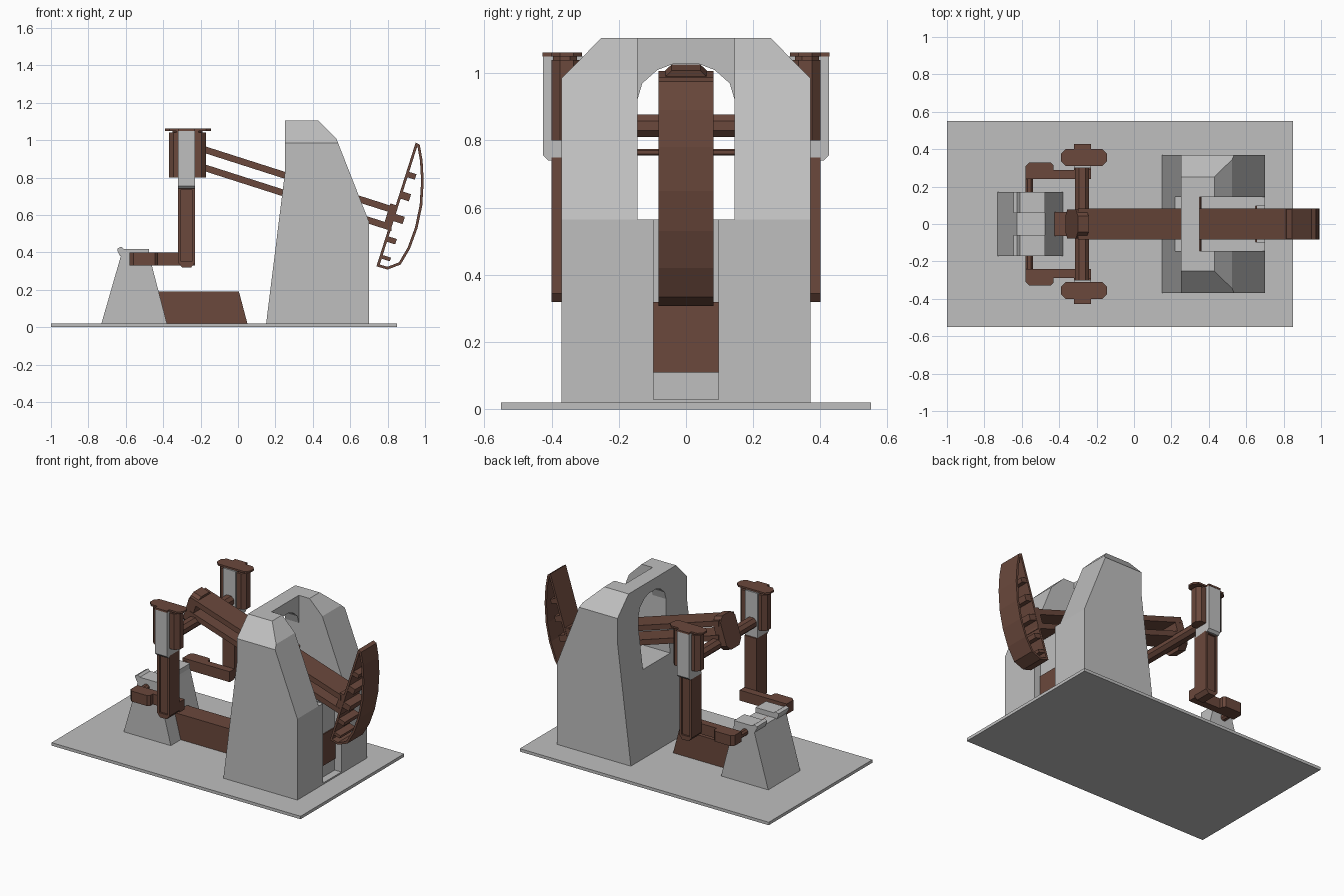
import bpy, bmesh, math
from mathutils import Vector

if "Cube" in bpy.data.objects:
    bpy.data.objects.remove(bpy.data.objects["Cube"])


def material(name, rgb):
    m = bpy.data.materials.new(name)
    m.diffuse_color = (*rgb, 1)
    m.use_nodes = True
    m.node_tree.nodes["Principled BSDF"].inputs["Base Color"].default_value = m.diffuse_color
    return m


GRAY = material("concrete gray", (0.52, 0.52, 0.52))
BROWN = material("rust brown", (0.145, 0.065, 0.045))


def prism(name, pts, axis, a, b, mat):
    """Extrude a 2D profile along an axis from a to b."""
    place = {"x": lambda p, t: (t, p[0], p[1]),
             "y": lambda p, t: (p[0], t, p[1]),
             "z": lambda p, t: (p[0], p[1], t)}[axis]
    bm = bmesh.new()
    low = [bm.verts.new(place(p, a)) for p in pts]
    high = [bm.verts.new(place(p, b)) for p in pts]
    n = len(pts)
    bm.faces.new(low)
    bm.faces.new(high[::-1])
    for i in range(n):
        j = (i + 1) % n
        bm.faces.new((low[i], high[i], high[j], low[j]))
    bmesh.ops.recalc_face_normals(bm, faces=bm.faces)
    me = bpy.data.meshes.new(name)
    bm.to_mesh(me)
    bm.free()
    me.materials.append(mat)
    ob = bpy.data.objects.new(name, me)
    bpy.context.collection.objects.link(ob)
    return ob


def box(name, x, y, z, mat):
    return prism(name, [(x[0], y[0]), (x[1], y[0]), (x[1], y[1]), (x[0], y[1])], "z", *z, mat)


def octagon(x0, x1, y0, y1, c):
    """Rectangle outline with cut corners."""
    return [(x0 + c, y0), (x1 - c, y0), (x1, y0 + c), (x1, y1 - c),
            (x1 - c, y1), (x0 + c, y1), (x0, y1 - c), (x0, y0 + c)]


def boolean(ob, tool, op):
    mod = ob.modifiers.new("cut", "BOOLEAN")
    mod.operation, mod.object, mod.solver = op, tool, "EXACT"
    bpy.context.view_layer.objects.active = ob
    bpy.ops.object.modifier_apply(modifier=mod.name)
    bpy.data.objects.remove(tool)


def mirrored(ob):
    """Copy a part to the other side of y = 0."""
    me = ob.data.copy()
    for v in me.vertices:
        v.co.y = -v.co.y
    me.flip_normals()
    copy = bpy.data.objects.new(ob.name + "_far", me)
    bpy.context.collection.objects.link(copy)


# Base slab
box("base_slab", (-1, 0.85), (-0.55, 0.55), (0, 0.02), GRAY)

# Tower: side profile trimmed by end profile, then hollowed
tower = prism("tower", [(0.15, 0.015), (0.70, 0.015), (0.70, 0.565), (0.525, 1.01),
                        (0.43, 1.105), (0.25, 1.105), (0.25, 0.82)], "y", -0.37, 0.37, GRAY)
boolean(tower, prism("tower_ends", [(-0.37, 0), (0.37, 0), (0.37, 0.985), (0.25, 1.12 - 0.013),
                                    (-0.25, 1.12 - 0.013), (-0.37, 0.985)], "x", 0, 1, GRAY), "INTERSECT")
arch = [(-0.145, 0.565), (0.145, 0.565), (0.145, 0.92), (0.13, 0.97), (0.085, 1.01), (0.04, 1.027),
        (-0.04, 1.027), (-0.085, 1.01), (-0.13, 0.97), (-0.145, 0.92)]
boolean(tower, prism("arch_cutter", arch, "x", 0, 0.36, GRAY), "DIFFERENCE")
boolean(tower, box("slot_cutter", (0.35, 1), (-0.145, 0.145), (0.565, 1.3), GRAY), "DIFFERENCE")
boolean(tower, box("channel_cutter", (0.65, 1), (-0.097, 0.097), (0.03, 0.6), GRAY), "DIFFERENCE")
box("channel_panel", (0.645, 0.657), (-0.097, 0.097), (0.11, 0.32), BROWN)
prism("tower_pivot", octagon(0.34, 0.36, 0.755, 0.775, 0.005), "y", -0.15, 0.15, BROWN)

# Motor housing between pedestal and tower
prism("motor_housing", [(-0.44, 0.02), (0.05, 0.02), (0.005, 0.19), (-0.43, 0.19)],
      "y", -0.065, 0.065, BROWN)

# Gear pedestal with bearing caps
prism("pedestal", [(-0.73, 0.02), (-0.38, 0.02), (-0.47, 0.365), (-0.475, 0.385), (-0.625, 0.385)],
      "y", -0.17, 0.17, GRAY)
cap = [(-0.63, 0.38), (-0.475, 0.38), (-0.475, 0.418), (-0.61, 0.418), (-0.625, 0.43),
       (-0.645, 0.42), (-0.645, 0.408)]
mirrored(prism("bearing_cap", cap, "y", 0.06, 0.17, GRAY))

# Crank shaft and arms
prism("crank_shaft", octagon(-0.58, -0.54, 0.345, 0.385, 0.011), "y", -0.25, 0.25, BROWN)
crank = [(-0.58, 0.24), (-0.23, 0.24), (-0.23, 0.29), (-0.43, 0.29), (-0.43, 0.315),
         (-0.445, 0.33), (-0.56, 0.33), (-0.58, 0.31)]
mirrored(prism("crank_arm", crank, "z", 0.33, 0.40, BROWN))

# Connecting rods with recessed outer panel
rod = [(-0.32, 0.75), (-0.32, 0.345), (-0.30, 0.32), (-0.25, 0.32), (-0.23, 0.345), (-0.23, 0.75)]
rod = prism("connecting_rod", rod, "y", 0.29, 0.40, BROWN)
boolean(rod, box("panel_cutter", (-0.305, -0.245), (0.388, 0.5), (0.35, 0.735), BROWN), "DIFFERENCE")
mirrored(rod)

# Rod heads, straps and lids
head = octagon(-0.37, -0.17, 0.31, 0.40, 0.025)
mirrored(prism("rod_head", head, "z", 0.80, 1.04, BROWN))
strap = [(0.30, 0.74), (0.41, 0.74), (0.425, 0.755), (0.425, 1.05), (0.30, 1.05)]
mirrored(prism("head_strap", strap, "x", -0.32, -0.23, GRAY))
lid = [(-0.39, 0.335), (-0.365, 0.31), (-0.17, 0.31), (-0.145, 0.335), (-0.145, 0.375),
       (-0.17, 0.402), (-0.23, 0.402), (-0.23, 0.427), (-0.32, 0.427), (-0.32, 0.402),
       (-0.365, 0.402), (-0.39, 0.375)]
mirrored(prism("head_lid", lid, "z", 1.05, 1.062, BROWN))
mirrored(prism("head_neck", octagon(-0.35, -0.19, 0.325, 0.395, 0.02), "z", 1.03, 1.052, BROWN))

# Equalizer bar joining both rod heads
prism("equalizer_bar", octagon(-0.315, -0.24, 0.81, 0.878, 0.02), "y", -0.32, 0.32, BROWN)

# Walking beam: two sloped plates joined at the ends
SLOPE = 0.32


def beam_plate(name, z, t, x0, x1, w):
    e0, e1 = z - SLOPE * (x0 + 0.17), z - SLOPE * (x1 + 0.17)
    prism(name, [(x0, e0 - t), (x1, e1 - t), (x1, e1), (x0, e0)], "y", -w, w, BROWN)


beam_plate("beam_upper_plate", 0.965, 0.037, -0.30, 0.82, 0.082)
beam_plate("beam_lower_plate", 0.868, 0.037, -0.30, 0.82, 0.082)

# Octagonal tail plate, square to the beam
tail = prism("beam_tail_plate", octagon(-0.078, 0.078, -0.11, 0.11, 0.035), "x", -0.03, 0.03, BROWN)
tail.rotation_euler = (0, math.atan(SLOPE), 0)
tail.location = (-0.305, 0, 0.912)

# Horse head: curved rim around an open frame
outer = [(0.74, 0.325), (0.80, 0.308), (0.87, 0.335), (0.92, 0.42), (0.96, 0.53),
         (0.985, 0.65), (0.993, 0.78), (0.987, 0.89), (0.972, 0.975), (0.95, 0.987)]
mid = sum((Vector(p) for p in outer), Vector((0, 0))) / len(outer)


def inset(pts, d):
    """Move every edge of a counter-clockwise outline inward by d."""
    res, n = [], len(pts)
    for i in range(n):
        p = Vector(pts[i])
        a = (p - Vector(pts[i - 1])).normalized()
        b = (Vector(pts[(i + 1) % n]) - p).normalized()
        na, nb = Vector((-a.y, a.x)), Vector((-b.y, b.x))
        res.append(tuple(p + (na + nb) * (d / (1 + na.dot(nb)))))
    return res


frame = prism("horse_head_rim", outer, "y", -0.082, 0.082, BROWN)
boolean(frame, prism("rim_cutter", inset(outer, 0.014), "y", -0.2, 0.2, BROWN), "DIFFERENCE")

# Rungs along the straight back edge, and the beam joint
start, end = Vector((0.74, 0.325)), Vector((0.95, 0.987))
along = (end - start).normalized()
side = Vector((along.y, -along.x))


def chord_block(name, z, length, s0, s1):
    c = start + along * ((z - start.y) / along.y)
    h = along * length / 2
    pts = [c - h + side * s0, c - h + side * s1, c + h + side * s1, c + h + side * s0]
    prism(name, [tuple(p) for p in pts], "y", -0.08, 0.08, BROWN)


for i, (z, length, depth) in enumerate([(0.38, 0.02, 0.06), (0.475, 0.03, 0.06), (0.59, 0.04, 0.065),
                                        (0.71, 0.04, 0.06), (0.82, 0.03, 0.055)]):
    chord_block(f"horse_head_rung_{i + 1}", z, length, 0.005, depth)
chord_block("beam_joint", 0.595, 0.12, -0.03, 0.01)
